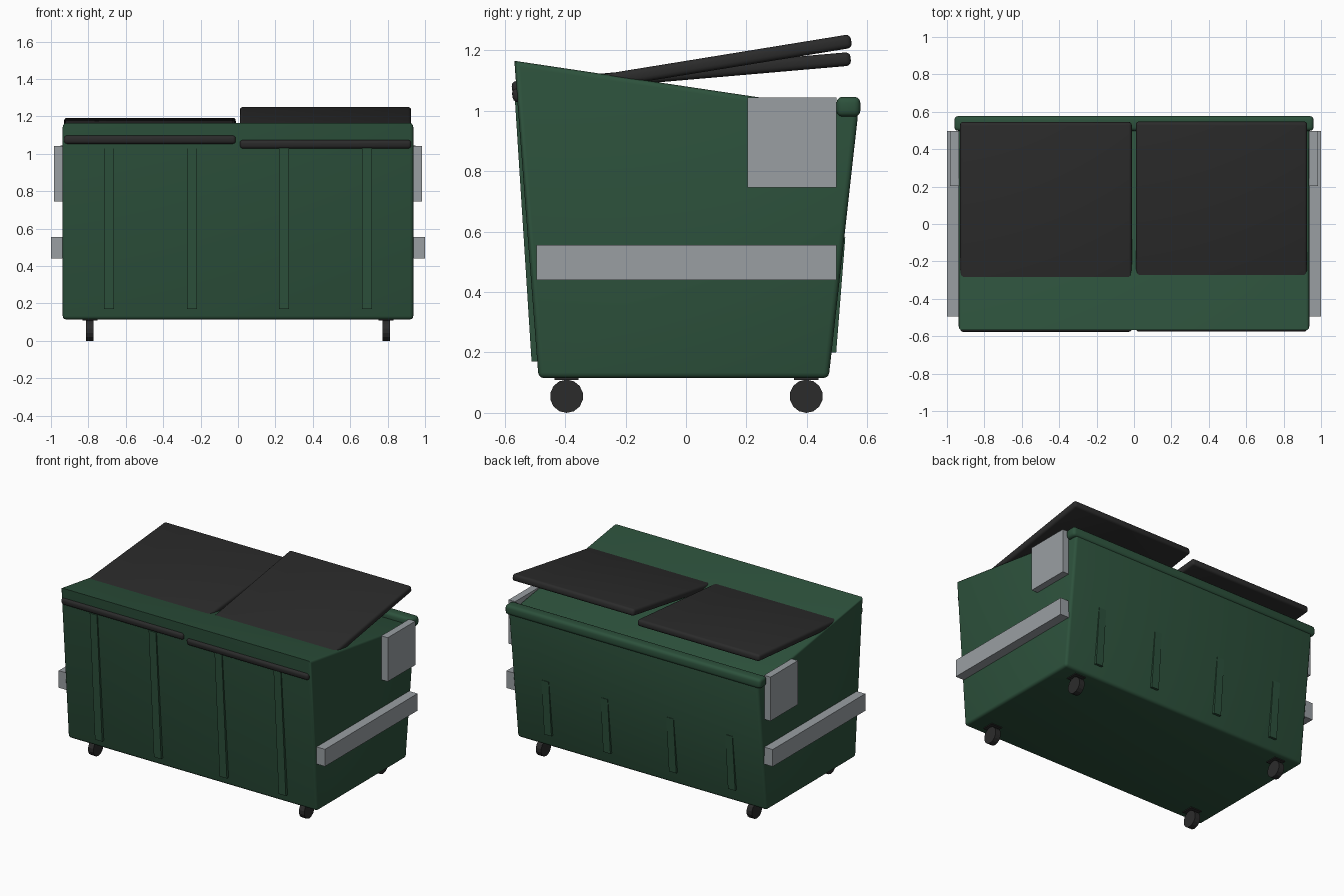
import bpy, bmesh, math

cube = bpy.data.objects.get("Cube")
if cube:
    bpy.data.objects.remove(cube, do_unlink=True)


def material(name, rgb):
    m = bpy.data.materials.new(name)
    m.use_nodes = True
    m.diffuse_color = (*rgb, 1)
    bsdf = next(n for n in m.node_tree.nodes if n.type == 'BSDF_PRINCIPLED')
    bsdf.inputs["Base Color"].default_value = (*rgb, 1)
    return m


GREEN = material("dark green paint", (0.026, 0.083, 0.045))
BLACK = material("black plastic", (0.024, 0.024, 0.024))
GREY = material("grey steel", (0.32, 0.345, 0.365))


def prism(name, profile, x0, x1, mat, bevel=0.0, segments=3, keep=None):
    """Extrude a (y, z) profile from x0 to x1; keep(edge) marks edges left sharp."""
    bm = bmesh.new()
    face = bm.faces.new([bm.verts.new((x0, y, z)) for y, z in profile])
    ext = bmesh.ops.extrude_face_region(bm, geom=[face])
    moved = [v for v in ext["geom"] if isinstance(v, bmesh.types.BMVert)]
    bmesh.ops.translate(bm, verts=moved, vec=(x1 - x0, 0, 0))
    bmesh.ops.recalc_face_normals(bm, faces=bm.faces)
    if bevel:
        edges = [e for e in bm.edges if not (keep and keep(e))]
        bmesh.ops.bevel(bm, geom=edges, offset=bevel, segments=segments,
                        profile=0.5, affect='EDGES')
    mesh = bpy.data.meshes.new(name)
    bm.to_mesh(mesh)
    bm.free()
    mesh.materials.append(mat)
    obj = bpy.data.objects.new(name, mesh)
    bpy.context.collection.objects.link(obj)
    if bevel:
        bpy.ops.object.select_all(action='DESELECT')
        obj.select_set(True)
        bpy.context.view_layer.objects.active = obj
        bpy.ops.object.shade_smooth_by_angle(angle=math.radians(35))
    return obj


def box(y0, y1, z0, z1):
    return [(y0, z0), (y1, z0), (y1, z1), (y0, z1)]


# Tapered bin body with a sloping top
prism("body", [(-0.488, 0.115), (0.472, 0.115), (0.57, 0.995), (-0.568, 1.165)],
      -0.937, 0.937, GREEN, 0.018,
      keep=lambda e: all(v.co.z > 1.1 for v in e.verts))

# Rounded rail along the back rim
prism("back_rail", box(0.498, 0.577, 0.98, 1.046), -0.96, 0.96, GREEN, 0.02)

# Stiffening ribs on the front and back walls
for i, x in enumerate((-0.69, -0.247, 0.247, 0.69)):
    prism(f"front_rib_{i + 1}",
          [(-0.511, 0.17), (-0.45, 0.17), (-0.5, 1.05), (-0.567, 1.05)],
          x - 0.027, x + 0.027, GREEN)
    prism(f"back_rib_{i + 1}",
          [(0.497, 0.2), (0.527, 0.58), (0.46, 0.58), (0.44, 0.2)],
          x - 0.027, x + 0.027, GREEN)


# Two tilted lids whose hinge edges show through the front wall
def lid(name, x0, x1, z_front, z_back):
    front, back, t = -0.578, 0.543, 0.045
    slope = (z_back - z_front) / (back - front)
    shift = t * slope
    prism(name, [(front, z_front), (front + shift, z_front - t),
                 (back + shift, z_back - t), (back, z_back)],
          x0, x1, BLACK, 0.016)


lid("left_lid", 0.01, 0.926, 1.071, 1.253)
lid("right_lid", -0.93, -0.012, 1.097, 1.194)

# Steel lifting plates and bars, casters on both sides
for side, s in (("left", 1), ("right", -1)):
    prism(f"{side}_lift_plate", box(0.203, 0.498, 0.745, 1.043),
          s * 0.935, s * 0.983, GREY)
    prism(f"{side}_lift_bar", box(-0.495, 0.498, 0.44, 0.556),
          s * 0.93, s * 1.0, GREY)
    for end, y in (("front", -0.395), ("back", 0.398)):
        rim = [(y + 0.055 * math.cos(math.tau * (k + 0.5) / 14),
                0.055 + 0.055 * math.sin(math.tau * (k + 0.5) / 14))
               for k in range(14)]
        prism(f"{side}_{end}_wheel", rim, s * 0.772, s * 0.812, BLACK)
        prism(f"{side}_{end}_caster_plate", box(y - 0.04, y + 0.04, 0.109, 0.12),
              s * 0.752, s * 0.832, BLACK)
